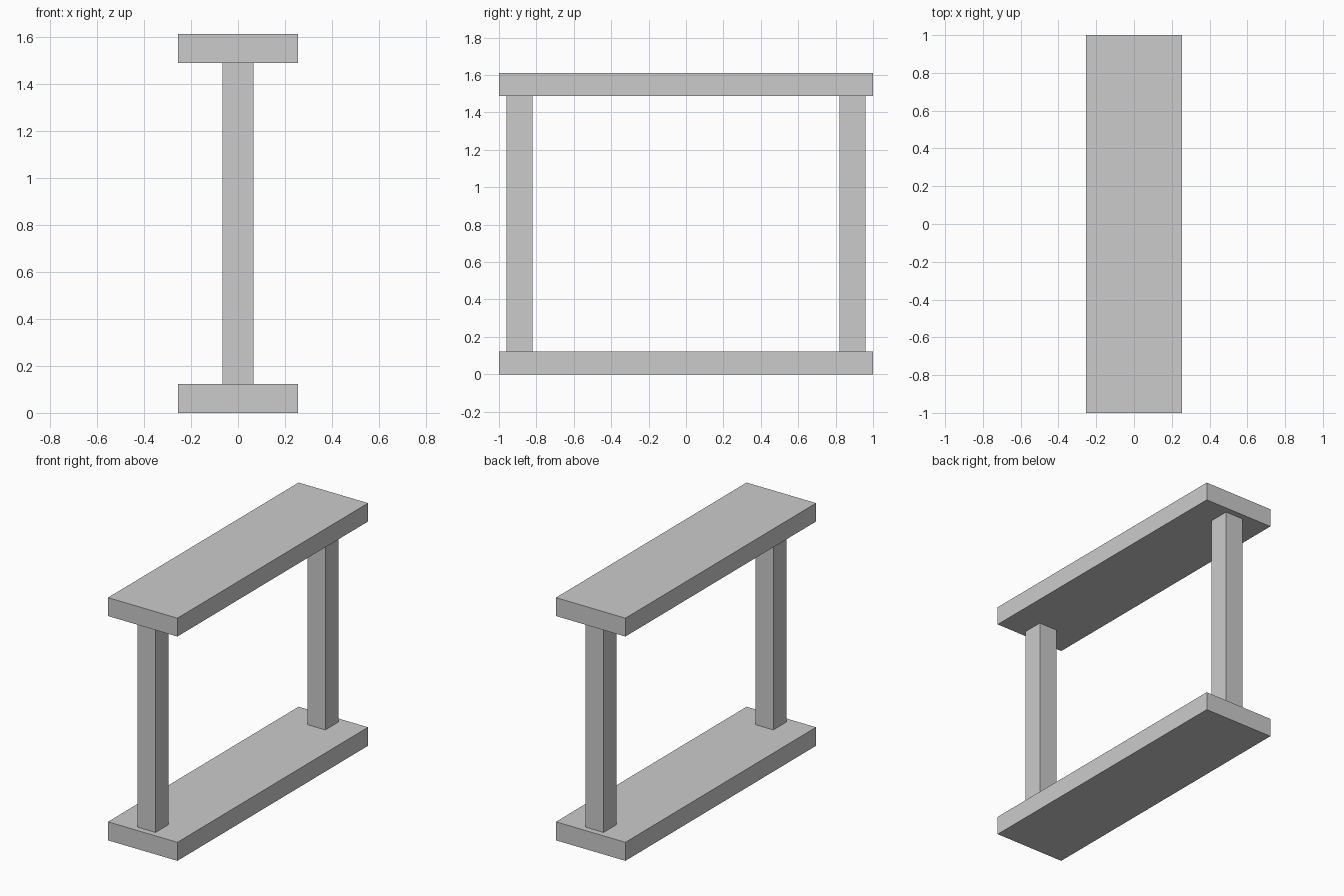
import bpy

if "Cube" in bpy.data.objects:
    bpy.data.objects.remove(bpy.data.objects["Cube"])


def box(name, lo, hi):
    """Axis-aligned box between two corners."""
    bpy.ops.mesh.primitive_cube_add(size=1, location=[(a + b) / 2 for a, b in zip(lo, hi)])
    ob = bpy.context.object
    ob.name = name
    ob.scale = [b - a for a, b in zip(lo, hi)]
    bpy.ops.object.transform_apply(location=False, rotation=False, scale=True)
    return ob


HALF_W, HALF_L = 0.255, 1.0      # plank half width and half length
BASE_TOP, TOP_BOTTOM, TOP = 0.123, 1.489, 1.611
POST_W, POST_D, POST_Y = 0.133, 0.139, 0.891

# Bottom and top planks
for name, z0, z1 in (("bottom_plank", 0, BASE_TOP), ("top_plank", TOP_BOTTOM, TOP)):
    box(name, (-HALF_W, -HALF_L, z0), (HALF_W, HALF_L, z1))

# Upright posts between the planks, one near each end
for name, side in (("front_post", -1), ("back_post", 1)):
    y = side * POST_Y
    box(name, (-POST_W / 2, y - POST_D / 2, BASE_TOP), (POST_W / 2, y + POST_D / 2, TOP_BOTTOM))
